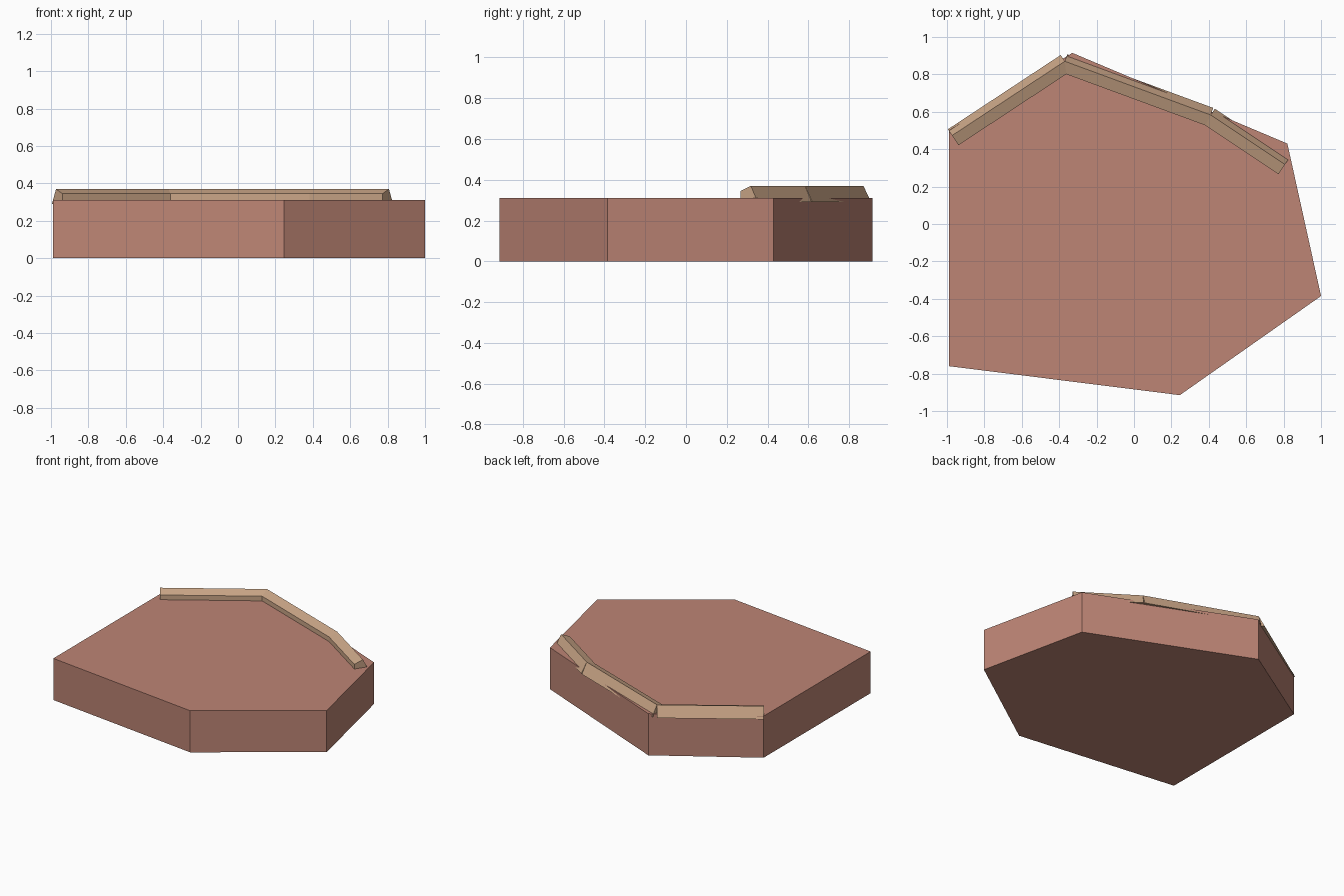
import bpy
import bmesh
from mathutils import Vector

cube = bpy.data.objects.get("Cube")
if cube:
    bpy.data.objects.remove(cube, do_unlink=True)


def make_material(name, rgb):
    mat = bpy.data.materials.new(name)
    mat.use_nodes = True
    colour = (*rgb, 1)
    mat.diffuse_color = colour
    mat.node_tree.nodes["Principled BSDF"].inputs["Base Color"].default_value = colour
    return mat


def extrude_outline(name, outline, offset, mat):
    """Make a closed prism from an outline pushed along an offset."""
    bm = bmesh.new()
    face = bm.faces.new([bm.verts.new(p) for p in outline])
    result = bmesh.ops.extrude_face_region(bm, geom=[face], use_keep_orig=True)
    moved = [g for g in result["geom"] if isinstance(g, bmesh.types.BMVert)]
    bmesh.ops.translate(bm, verts=moved, vec=offset)
    bmesh.ops.recalc_face_normals(bm, faces=bm.faces)
    mesh = bpy.data.meshes.new(name)
    bm.to_mesh(mesh)
    bm.free()
    mesh.materials.append(mat)
    obj = bpy.data.objects.new(name, mesh)
    bpy.context.collection.objects.link(obj)
    return obj


clay = make_material("clay_red", (0.51, 0.235, 0.178))
tan = make_material("sandy_tan", (0.60, 0.385, 0.245))

# Six-sided platform
corners = [(-0.99, -0.76), (0.245, -0.915), (1.0, -0.385),
           (0.82, 0.43), (-0.33, 0.915), (-0.99, 0.50)]
extrude_outline("platform", [(x, y, 0) for x, y in corners], Vector((0, 0, 0.31)), clay)

# Rear kerb: three straight beams with square ends, meeting along the ridge
ridge = [Vector(p) for p in ((-0.973, 0.473, 0), (-0.37, 0.87, 0),
                             (0.41, 0.583, 0), (0.807, 0.318, 0))]
profile = [(-0.062, 0.29), (-0.062, 0.345), (0, 0.37), (0.04, 0.29)]
names = ["kerb_right", "kerb_middle", "kerb_left"]
for name, start, end in zip(names, ridge, ridge[1:]):
    along = end - start
    outward = Vector((-along.y, along.x, 0)).normalized()
    outline = [start + outward * d + Vector((0, 0, z)) for d, z in profile]
    extrude_outline(name, outline, along, tan)
